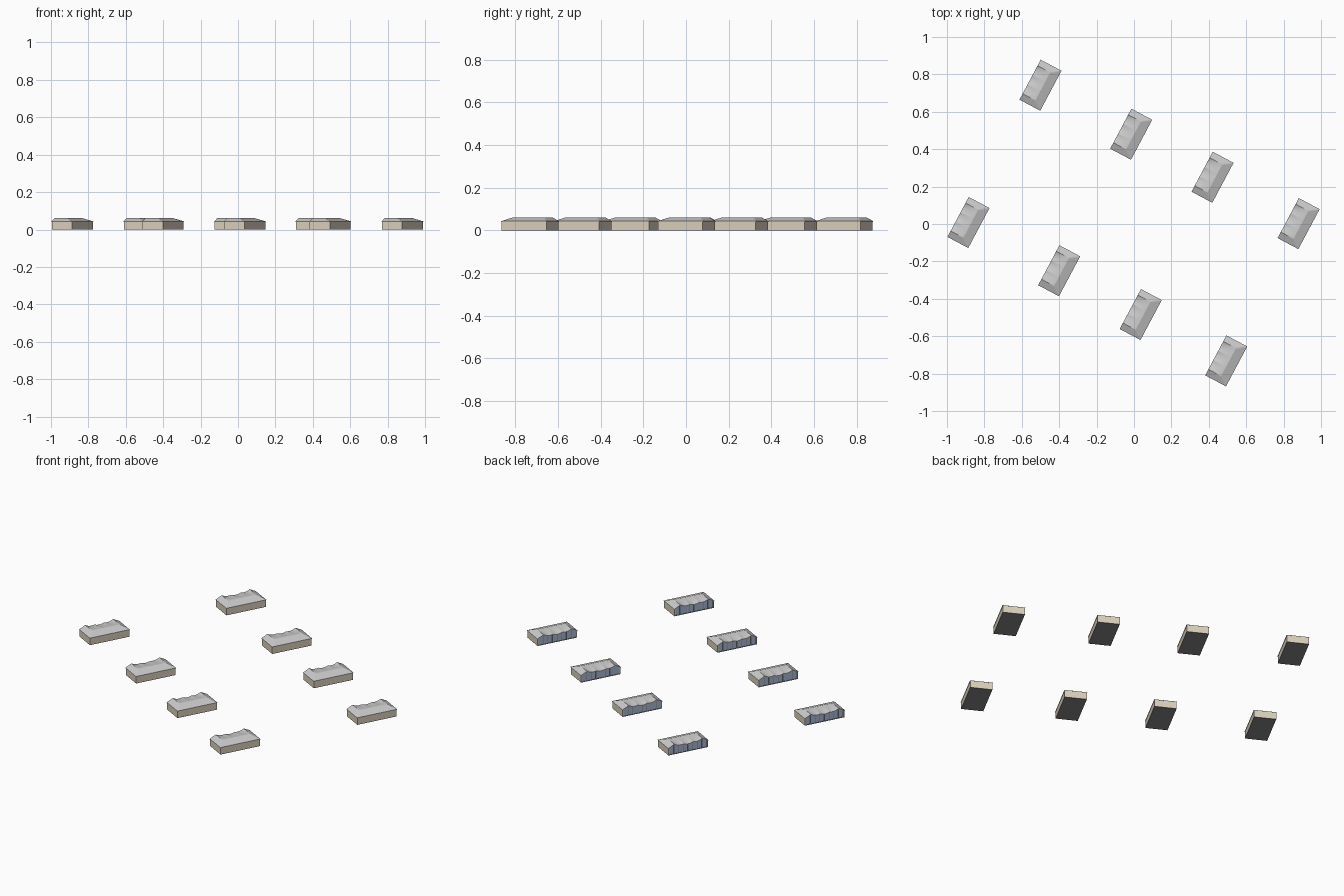
import bpy, bmesh, math
from mathutils import Matrix

if "Cube" in bpy.data.objects:
    bpy.data.objects.remove(bpy.data.objects["Cube"])

W, L = 0.126, 0.242          # house footprint (short, long)
EAVE, TOP = 0.043, 0.061
RIDGE_X = 0.014
HIP = 0.15                   # fraction of the length taken by each sloped end
ANGLE = math.radians(-28)
CENTRES = [(-0.50, 0.742), (-0.015, 0.48), (0.42, 0.25), (-0.885, 0.008),
           (-0.40, -0.25), (0.036, -0.484), (0.493, -0.732), (0.88, 0.002)]


def material(name, col):
    m = bpy.data.materials.new(name)
    m.diffuse_color = (*col, 1)
    m.use_nodes = True
    m.node_tree.nodes["Principled BSDF"].inputs["Base Color"].default_value = m.diffuse_color
    return m


BEIGE = material("beige_wall", (0.72, 0.64, 0.51))
BLUE = material("blue_glass", (0.40, 0.50, 0.66))
ROOF = material("roof_grey", (0.56, 0.56, 0.57))
DARK = material("dark_base", (0.25, 0.25, 0.26))


def mesh_from(name, bm, mat):
    bmesh.ops.recalc_face_normals(bm, faces=bm.faces)
    me = bpy.data.meshes.new(name)
    bm.to_mesh(me)
    bm.free()
    me.materials.append(mat)
    return me


def add_box(bm, x0, x1, y0, y1, z0, z1):
    m = Matrix.Translation(((x0 + x1) / 2, (y0 + y1) / 2, (z0 + z1) / 2))
    bmesh.ops.create_cube(bm, size=1, matrix=m @ Matrix.Diagonal((x1 - x0, y1 - y0, z1 - z0, 1)))


def scallop(t):
    """Height of the glazed eave: two high ends, three hollows, two cusps."""
    if t < HIP or t > 1 - HIP:
        return EAVE + (TOP - EAVE) * min(t, 1 - t) / HIP
    s = (t - HIP) / (1 - 2 * HIP)
    bowl = (2 * s - 1) ** 2
    cusp = abs(2 * ((s * 3) % 1) - 1) ** 2 if 0 < s < 1 else 1
    return 0.046 + (TOP - 0.046) * (0.65 * bowl + 0.35 * cusp)


def height(x, t):
    end = EAVE + (TOP - EAVE) * min(1, t / HIP, (1 - t) / HIP)
    if x >= RIDGE_X:
        return min(end, EAVE + (TOP - EAVE) * (W / 2 - x) / (W / 2 - RIDGE_X))
    k = (RIDGE_X - x) / (W / 2 + RIDGE_X)
    return min(end, TOP + (scallop(t) - TOP) * k ** 1.3)


def roof_mesh():
    n = 40
    ts = [i / n for i in range(n + 1)]
    xs = [-W / 2 + (W / 2 + RIDGE_X) * i / 8 for i in range(9)]
    xs += [RIDGE_X + (W / 2 - RIDGE_X) * i / 6 for i in range(1, 7)]
    bm = bmesh.new()
    top = [[bm.verts.new((x, (t - 0.5) * L, height(x, t))) for x in xs] for t in ts]
    low = [[bm.verts.new((x, (t - 0.5) * L, height(x, t) - 0.003)) for x in xs] for t in ts]
    m = len(xs) - 1
    for i in range(n):
        for j in range(m):
            for g in (top, low):
                bm.faces.new((g[i][j], g[i][j + 1], g[i + 1][j + 1], g[i + 1][j]))
        for j in (0, m):
            bm.faces.new((top[i][j], top[i + 1][j], low[i + 1][j], low[i][j]))
    for j in range(m):
        for i in (0, n):
            bm.faces.new((top[i][j], top[i][j + 1], low[i][j + 1], low[i][j]))
    return mesh_from("roof", bm, ROOF)


def wall_mesh():
    # Two end walls and the solid long wall
    bm = bmesh.new()
    a, b, t, z = W / 2 - 0.002, L / 2 - 0.002, 0.005, EAVE - 0.001
    add_box(bm, a - t, a, -b, b, 0.002, z)
    for y0, y1 in ((-b, -b + t), (b - t, b)):
        add_box(bm, -a, a - t, y0, y1, 0.002, z)
    return mesh_from("walls", bm, BEIGE)


def glass_mesh():
    # Glazed front rising to the scalloped roof edge
    bm = bmesh.new()
    x, n = -W / 2 + 0.006, 40
    rows = []
    for i in range(n + 1):
        t = 0.025 + 0.95 * i / n
        y = (t - 0.5) * L
        rows.append((bm.verts.new((x, y, 0.002)), bm.verts.new((x, y, height(x, t) - 0.002))))
    for p, q in zip(rows, rows[1:]):
        bm.faces.new((p[0], q[0], q[1], p[1]))
    return mesh_from("glass_front", bm, BLUE)


def mullion_mesh():
    bm = bmesh.new()
    x = -W / 2 + 0.0055
    for i in range(7):
        t = HIP + (1 - 2 * HIP) * i / 6
        y = (t - 0.5) * L
        add_box(bm, x - 0.0015, x, y - 0.0008, y + 0.0008, 0.002, height(x, t) - 0.002)
    return mesh_from("mullions", bm, DARK)


def base_mesh():
    bm = bmesh.new()
    add_box(bm, -W / 2 + 0.002, W / 2 - 0.002, -L / 2 + 0.002, L / 2 - 0.002, 0, 0.002)
    return mesh_from("floor_slab", bm, DARK)


parts = [roof_mesh(), wall_mesh(), glass_mesh(), mullion_mesh(), base_mesh()]

# Place the eight identical houses
for k, (x, y) in enumerate(CENTRES, 1):
    for me in parts:
        ob = bpy.data.objects.new(f"house_{k}_{me.name}", me)
        ob.location = (x, y, 0)
        ob.rotation_euler.z = ANGLE
        bpy.context.collection.objects.link(ob)
